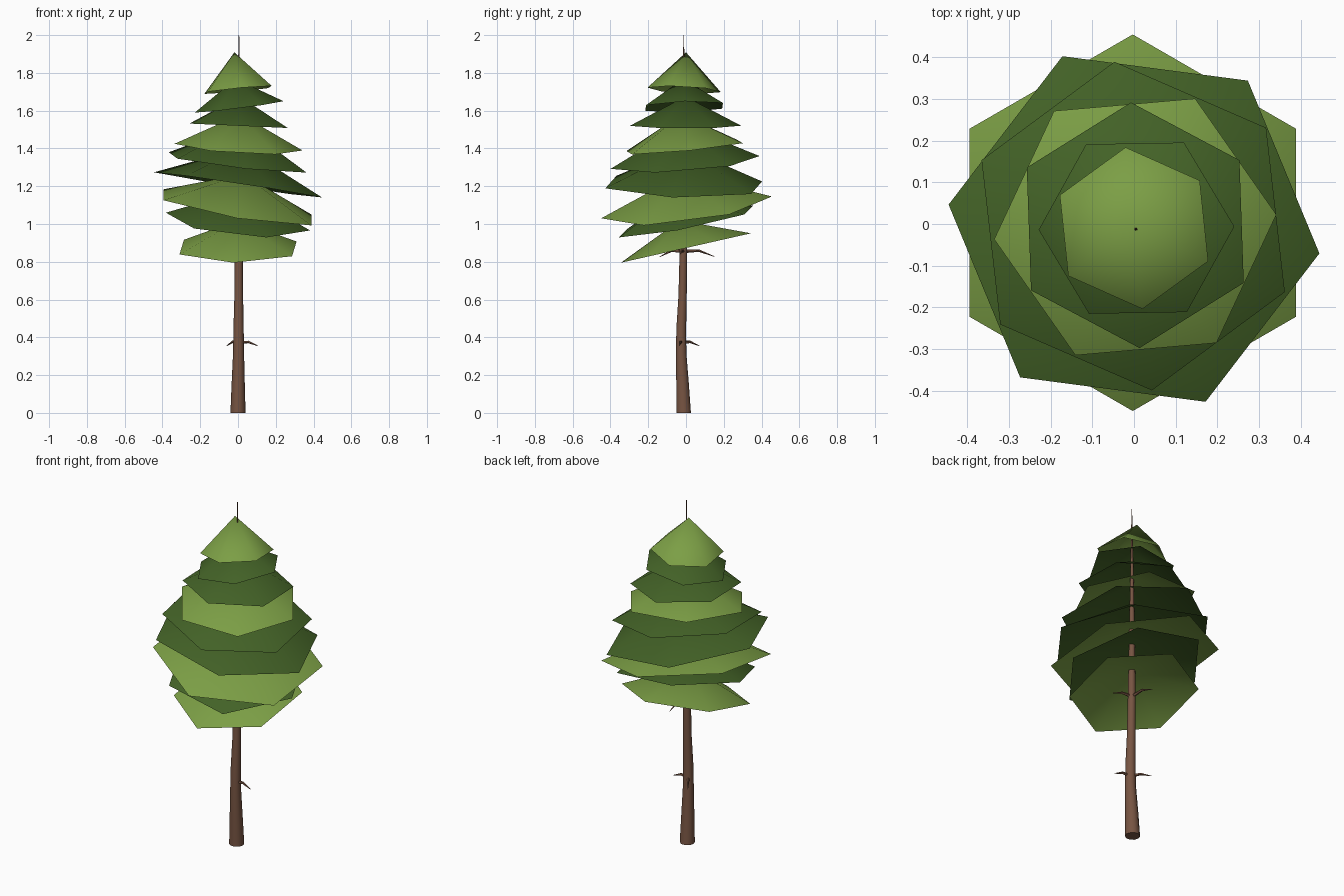
import bpy, bmesh, math
from mathutils import Vector

if "Cube" in bpy.data.objects:
    bpy.data.objects.remove(bpy.data.objects["Cube"])


def material(name, rgb):
    m = bpy.data.materials.new(name)
    m.diffuse_color = (*rgb, 1)
    m.use_nodes = True
    m.node_tree.nodes["Principled BSDF"].inputs["Base Color"].default_value = m.diffuse_color
    return m


LIGHT = material("light_green", (0.20, 0.345, 0.06))
DARK = material("dark_green", (0.056, 0.122, 0.02))
BARK = material("bark_brown", (0.185, 0.09, 0.055))


def finish(name, bm, mat, angle):
    mesh = bpy.data.meshes.new(name)
    bm.to_mesh(mesh)
    bm.free()
    mesh.materials.append(mat)
    ob = bpy.data.objects.new(name, mesh)
    bpy.context.collection.objects.link(ob)
    bpy.ops.object.select_all(action='DESELECT')
    ob.select_set(True)
    bpy.context.view_layer.objects.active = ob
    bpy.ops.object.shade_smooth_by_angle(angle=math.radians(angle))
    return ob


def skirt(name, mat, cx, cy, z0, radius, rot, slope_x, slope_y, height):
    """Open six-sided cone whose rim lies on a tilted plane."""
    bm = bmesh.new()
    rim = []
    for i in range(6):
        a = math.radians(rot + 60 * i)
        x, y = radius * math.cos(a), radius * math.sin(a)
        rim.append(bm.verts.new((cx + x, cy + y, z0 + slope_x * x + slope_y * y)))
    normal = Vector((-slope_x, -slope_y, 1)).normalized()
    tip = bm.verts.new(Vector((cx, cy, z0)) + normal * height)
    for i in range(6):
        bm.faces.new((rim[i], rim[(i + 1) % 6], tip))
    return finish(name, bm, mat, 80)


def limb(name, points, sides):
    """Tapered tube through (x, y, z, radius) points."""
    bm = bmesh.new()
    centres = [Vector(p[:3]) for p in points]
    rings = []
    for i, p in enumerate(points):
        d = centres[min(i + 1, len(points) - 1)] - centres[max(i - 1, 0)]
        if i == 0 and abs(d.normalized().z) > 0.9:
            d = Vector((0, 0, 1))          # flat foot on the ground
        q = Vector((0, 0, 1)).rotation_difference(d)
        rings.append([bm.verts.new(centres[i] + q @ Vector((
            p[3] * math.cos(math.tau * k / sides),
            p[3] * math.sin(math.tau * k / sides), 0))) for k in range(sides)])
    for r, s in zip(rings, rings[1:]):
        for k in range(sides):
            n = (k + 1) % sides
            bm.faces.new((r[k], r[n], s[n], s[k]))
    bm.faces.new(rings[0][::-1])
    bm.faces.new(rings[-1])
    return finish(name, bm, BARK, 60)


# Foliage layers, top to bottom: x, y, z, radius, turn, tilt x, tilt y, height
layers = [
    (LIGHT, 0, -0.01, 1.71, 0.195, 36, 0.096, -0.052, 0.20),
    (DARK, 0.006, -0.01, 1.62, 0.235, 1, 0.128, 0.03, 0.15),
    (DARK, 0.003, -0.003, 1.52, 0.295, 32, -0.045, 0.0, 0.155),
    (LIGHT, 0.003, -0.007, 1.407, 0.34, 5, -0.061, 0.095, 0.175),
    (DARK, -0.002, -0.005, 1.326, 0.397, 36.5, -0.116, 0.073, 0.20),
    (DARK, 0, -0.012, 1.207, 0.449, -7.5, -0.152, -0.019, 0.20),
    (LIGHT, -0.003, 0.003, 1.088, 0.452, 30, -0.17, 0.128, 0.18),
    (DARK, 0, 0, 1.013, 0.385, 53, -0.099, 0.195, 0.165),
    (LIGHT, 0, 0, 0.873, 0.345, 26, 0.0, 0.226, 0.15),
]
for i, (mat, *spec) in enumerate(layers):
    skirt(f"foliage_layer_{i + 1}", mat, *spec)

# Slightly bowed trunk running up to a thin tip
limb("trunk", [
    (0, -0.012, 0, 0.040), (0.001, -0.018, 0.15, 0.035),
    (0.003, -0.026, 0.32, 0.029), (0.003, -0.025, 0.45, 0.027),
    (0.004, -0.018, 0.62, 0.023), (0.004, -0.014, 0.85, 0.021),
    (0.004, -0.012, 1.2, 0.016), (0.004, -0.012, 1.6, 0.009),
    (0.005, -0.012, 2.0, 0.0015)], 10)

# Small drooping bare branches
twigs = [(0.105, -0.035, 0.355), (-0.06, 0.07, 0.355),
         (0.0, 0.15, 0.828), (0.12, -0.03, 0.84), (-0.08, -0.14, 0.826)]
for i, (x, y, z) in enumerate(twigs):
    root_z = 0.372 if z < 0.5 else 0.855
    root_y = -0.025 if z < 0.5 else -0.014
    mid_z = root_z + 0.004
    limb(f"branch_{i + 1}", [
        (0.003, root_y, root_z, 0.010),
        (0.003 + (x - 0.003) * 0.5, root_y + (y - root_y) * 0.5, mid_z, 0.007),
        (x, y, z, 0.0015)], 5)
